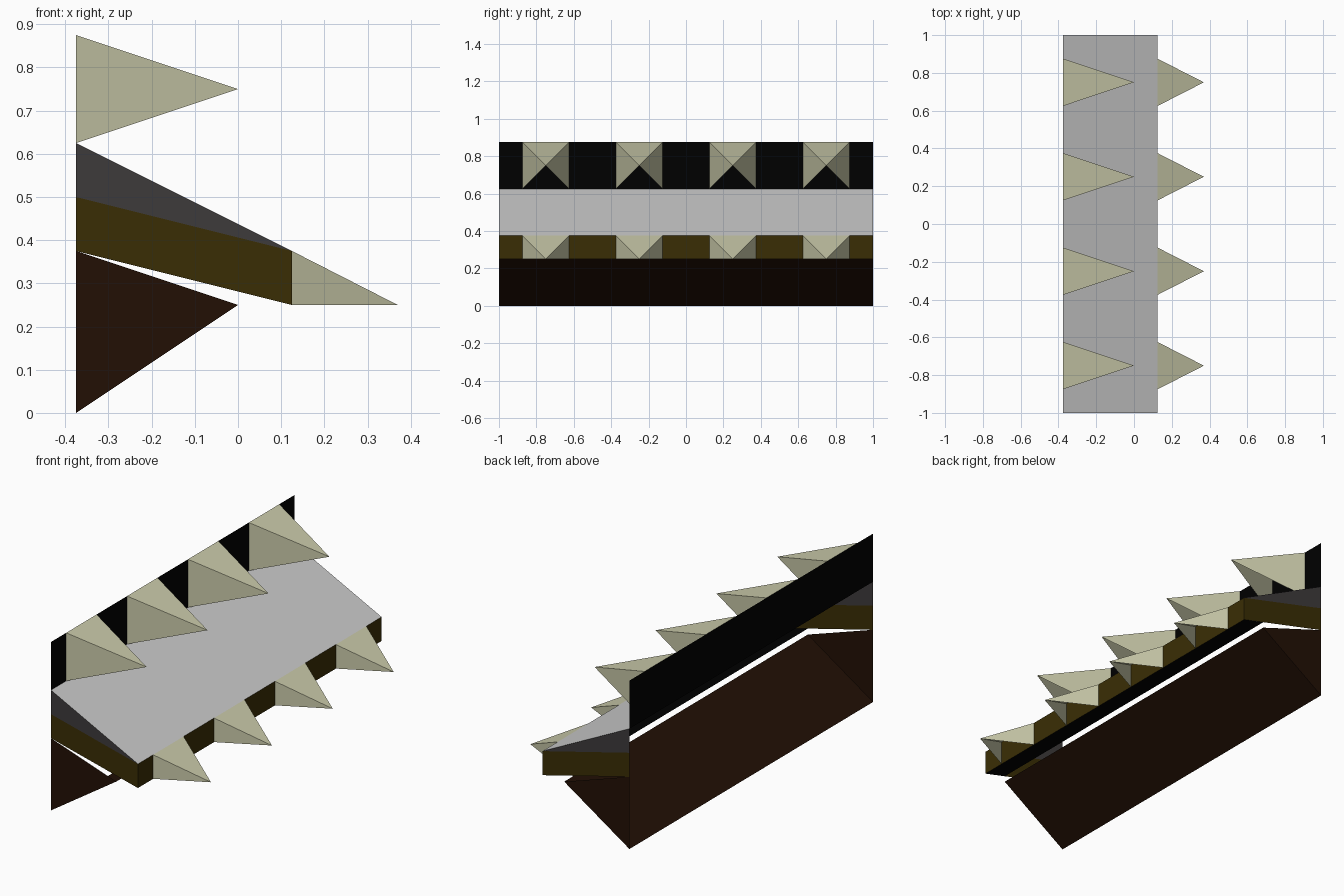
import bpy

if "Cube" in bpy.data.objects:
    bpy.data.objects.remove(bpy.data.objects["Cube"])


def material(name, rgb):
    m = bpy.data.materials.new(name)
    m.diffuse_color = (*rgb, 1)
    m.use_nodes = True
    m.node_tree.nodes["Principled BSDF"].inputs["Base Color"].default_value = m.diffuse_color
    return m


BROWN = material("dark_brown", (0.016, 0.005, 0.0015))
OLIVE = material("dark_olive", (0.042, 0.027, 0.0015))
CHARCOAL = material("charcoal", (0.048, 0.043, 0.044))
BLACK = material("black", (0, 0, 0))
BONE = material("bone", (0.59, 0.59, 0.40))


def make(name, verts, faces, mat=None):
    mesh = bpy.data.meshes.new(name)
    mesh.from_pydata(verts, [], faces)
    obj = bpy.data.objects.new(name, mesh)
    bpy.context.collection.objects.link(obj)
    if mat:
        mesh.materials.append(mat)
    return obj


def strip(name, a, b, mat=None):
    """Flat panel along y; the normal points left of the a -> b direction in xz."""
    verts = [(x, y, z) for y in (-1, 1) for x, z in (a, b)]
    return make(name, verts, [(0, 2, 3, 1)], mat)


def end_caps(name, profile, mat):
    """The same xz profile (counter-clockwise from the front) at both ends."""
    n = len(profile)
    verts = [(x, y, z) for y in (-1, 1) for x, z in profile]
    return make(name, verts, [tuple(range(n)), tuple(reversed(range(n, 2 * n)))], mat)


BACK, FRONT = -0.375, 0.125

# Triangular support at the bottom: sloped underside and ends, open behind and above
end_caps("support_ends", [(BACK, 0), (0, 0.25), (BACK, 0.375)], BROWN)
strip("support_slope", (0, 0.25), (BACK, 0), BROWN)

# Sloped ledge: open at the back, only the front part of the underside is covered
end_caps("ledge_lower_ends",
         [(BACK, 0.375), (FRONT, 0.25), (FRONT, 0.375), (BACK, 0.5)], OLIVE)
end_caps("ledge_upper_ends",
         [(BACK, 0.5), (FRONT, 0.375), (BACK, 0.625)], CHARCOAL)
strip("ledge_front", (FRONT, 0.375), (FRONT, 0.25), OLIVE)
strip("ledge_top", (BACK, 0.625), (FRONT, 0.375))
strip("ledge_underside", (FRONT, 0.25), (0, 0.281), BLACK)

# Thin wall behind the upper spikes
strip("back_wall", (BACK, 0.625), (BACK, 0.875), BLACK)


# Two rows of four spikes, each with a top and two sides, open below
def spike(name, y, base_x, z0, z1, tip):
    h = 0.125
    verts = [(base_x, y - h, z0), (base_x, y + h, z0),
             (base_x, y + h, z1), (base_x, y - h, z1), (tip[0], y, tip[1])]
    make(name, verts, [(0, 4, 3), (3, 4, 2), (2, 4, 1)], BONE)


for i in range(4):
    y = -0.75 + 0.5 * i
    spike(f"upper_spike_{i + 1}", y, BACK, 0.625, 0.875, (0, 0.75))
    spike(f"lower_spike_{i + 1}", y, FRONT, 0.25, 0.375, (0.37, 0.25))
